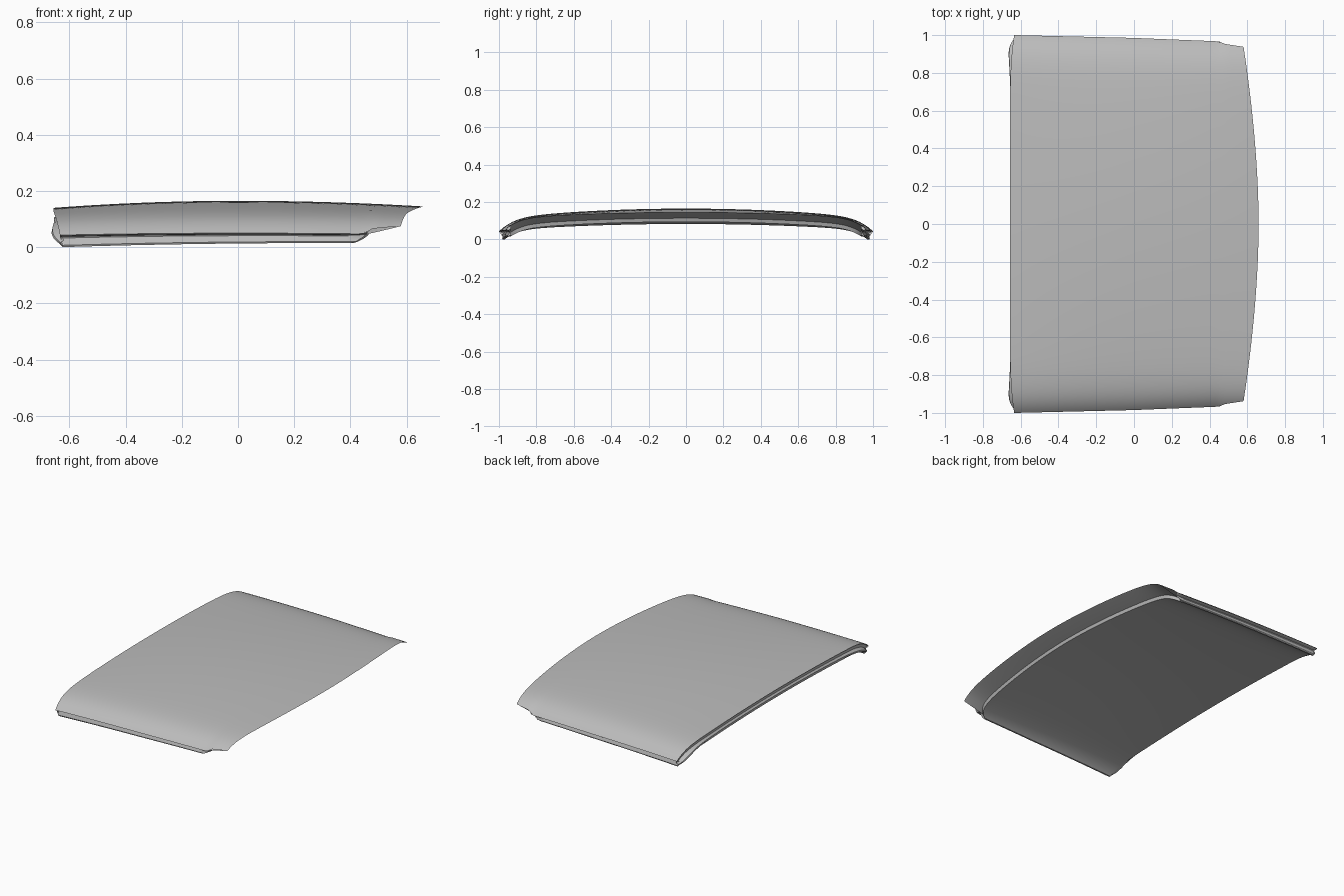
import bpy, math

if "Cube" in bpy.data.objects:
    bpy.data.objects.remove(bpy.data.objects["Cube"], do_unlink=True)

# One plain grey for the whole panel
grey = bpy.data.materials.new("panel_grey")
grey.use_nodes = True
colour = (0.5, 0.5, 0.5, 1)
grey.diffuse_color = colour
grey.node_tree.nodes["Principled BSDF"].inputs["Base Color"].default_value = colour


def lerp(a, b, k):
    return a + (b - a) * k


def interp(x, points):
    for (x0, a), (x1, b) in zip(points, points[1:]):
        if x <= x1:
            return lerp(a, b, max(0, (x - x0) / (x1 - x0)))
    return points[-1][1]


def half_width(x):
    return interp(x, [(-0.63, 1.0), (0, 0.985), (0.45, 0.967), (0.48, 0.975), (0.58, 0.974)])


def trim(x):
    return interp(x, [(0.45, 1.0), (0.48, 0.978), (0.58, 0.963)])


def straight_end(a):
    return -0.657 + 0.023 * a**8


def curved_end(a):
    return 0.66 - 0.08 * a**1.8


def surface_z(x, t):
    crown = (0.058 if x < 0 else 0.046) * x * x
    return 0.165 - crown * (1 - 0.7 * t * t) - 0.05 * t**2 - 0.065 * t**14


def edge_thickness(x):
    return interp(x, [(-0.62, 0.043), (0.40, 0.033)])


def skin(u, v):
    a = abs(u)
    x = lerp(straight_end(a), curved_end(a), v)
    t = a * trim(x)
    return x, math.copysign(t * half_width(x), u), surface_z(x, t)


def lining(u, v):
    a = abs(u)
    x = lerp(straight_end(a) + 0.010, curved_end(a) - 0.13 - 0.05 * a**40, v)
    thickness = lerp(0.058, edge_thickness(x), a**12)
    return x, u * (half_width(x) - 0.030), surface_z(x, a) - thickness


def sheet(name, rows, flip=False):
    """Join rows of points into a smooth sheet."""
    n = len(rows[0])
    faces = []
    for i in range(len(rows) - 1):
        for j in range(n - 1):
            f = (i * n + j, i * n + j + 1, (i + 1) * n + j + 1, (i + 1) * n + j)
            faces.append(f[::-1] if flip else f)
    mesh = bpy.data.meshes.new(name)
    mesh.from_pydata([p for r in rows for p in r], [], faces)
    mesh.materials.append(grey)
    obj = bpy.data.objects.new(name, mesh)
    bpy.context.collection.objects.link(obj)
    bpy.ops.object.select_all(action="DESELECT")
    obj.select_set(True)
    bpy.context.view_layer.objects.active = obj
    bpy.ops.object.shade_smooth_by_angle(angle=math.radians(35))


# Samples across the width, closer together at the rounded sides
HALF = 30
COLS = 48
across = [math.copysign(1 - (1 - abs(k) / HALF) ** 1.7, k) for k in range(-HALF, HALF + 1)]

# Crowned outer skin and the inner lining below it
sheet("roof_skin", [[skin(u, j / COLS) for j in range(COLS + 1)] for u in across])
sheet("inner_lining", [[lining(u, j / COLS) for j in range(COLS + 1)] for u in across], flip=True)

# Stepped flange along the straight end: fraction of drop, inset, bulge
end_profile = [(0, 0, 0), (0.10, 0.008, 0), (0.45, 0.008, 0.05), (0.62, -0.004, 0.8),
               (0.78, -0.004, 1), (1, 0, 0)]
rows = []
for u in across:
    top, low = skin(u, 0), lining(u, 0)
    bulge = 0.05 * abs(u) ** 8 * (1 - abs(u) ** 24)
    row = []
    for k, inset, out in end_profile:
        x, y, z = (lerp(p, q, k) for p, q in zip(top, low))
        row.append((x + inset - bulge * out, y, z))
    rows.append(row)
sheet("straight_end_flange", rows, flip=True)

# Folded rebate under the curved end: fraction of inset, fraction of drop
rebate_profile = [(0, 0), (0.10, 0.08), (0.70, 0.50), (0.88, 0.62), (0.93, 1), (1, 1)]
rows = []
for u in across:
    (x0, y0, z0), (x1, y1, z1) = skin(u, 1), lining(u, 1)
    rows.append([(lerp(x0, x1, a), lerp(y0, y1, a), lerp(z0, z1, b))
                 for a, b in rebate_profile])
sheet("curved_end_rebate", rows)

# Hooked side flanges: inset, fraction of drop, end position
side_profile = [(0, 0, 0.465), (0.008, 0.10, 0.46), (0.023, 0.14, 0.455),
                (0.025, 0.25, 0.45), (0.017, 0.85, 0.42), (0.020, 1, 0.40),
                (0.030, 1, 0.40)]
for side, name in ((-1, "front_side_flange"), (1, "back_side_flange")):
    rows = []
    for i in range(33):
        row = []
        for inset, drop, end in side_profile:
            x = lerp(-0.634 + 0.010 * drop, end, i / 32)
            t = trim(x)
            row.append((x, side * (half_width(x) * t - inset),
                        surface_z(x, t) - edge_thickness(x) * drop))
        rows.append(row)
    sheet(name, rows, flip=side > 0)
